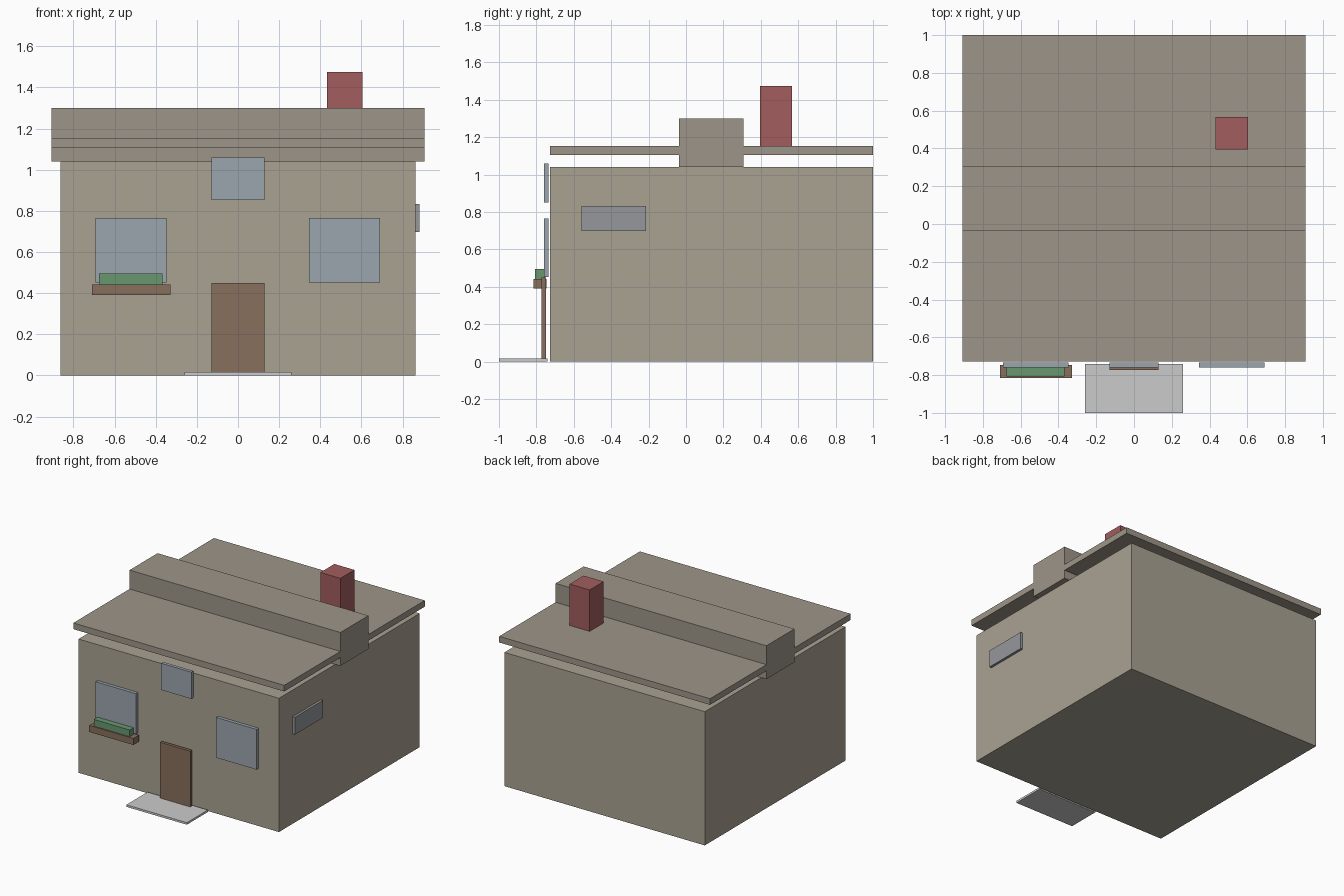
import bpy

if "Cube" in bpy.data.objects:
    bpy.data.objects.remove(bpy.data.objects["Cube"])


def material(name, rgb):
    m = bpy.data.materials.new(name)
    m.diffuse_color = (*rgb, 1)
    m.use_nodes = True
    m.node_tree.nodes["Principled BSDF"].inputs["Base Color"].default_value = m.diffuse_color
    return m


WALL = material("wall_tan", (0.40, 0.36, 0.29))
ROOF = material("roof_tan", (0.34, 0.30, 0.25))
BRICK = material("brick_red", (0.36, 0.11, 0.11))
GLASS = material("glass_blue", (0.33, 0.38, 0.43))
VENT = material("side_glass_grey", (0.30, 0.31, 0.33))
WOOD = material("wood_brown", (0.25, 0.16, 0.11))
LEAF = material("leaf_green", (0.14, 0.31, 0.16))


def box(name, x, y, z, mat=None):
    """Box from (min, max) ranges on each axis."""
    centre = [(a + b) / 2 for a, b in (x, y, z)]
    bpy.ops.mesh.primitive_cube_add(size=1, location=centre)
    ob = bpy.context.object
    ob.name = name
    ob.scale = [b - a for a, b in (x, y, z)]
    bpy.ops.object.transform_apply(location=False, rotation=False, scale=True)
    if mat:
        ob.data.materials.append(mat)
    return ob


# House body
box("house_body", (-0.862, 0.862), (-0.728, 1.0), (0, 1.04), WALL)

# Flat roof panels floating above the walls, either side of the raised ridge
ROOF_X = (-0.907, 0.907)
box("roof_ridge", ROOF_X, (-0.037, 0.307), (1.04, 1.30), ROOF)
box("roof_panel_front", ROOF_X, (-0.728, -0.037), (1.105, 1.153), ROOF)
box("roof_panel_back", ROOF_X, (0.307, 1.0), (1.105, 1.153), ROOF)

# Chimney
box("chimney", (0.432, 0.604), (0.395, 0.567), (1.13, 1.475), BRICK)

# Front windows
GLASS_Y = (-0.76, -0.734)
for side, cx in (("left", -0.52), ("right", 0.518)):
    box("window_" + side, (cx - 0.173, cx + 0.173), GLASS_Y, (0.452, 0.765), GLASS)
box("window_upper", (-0.13, 0.13), GLASS_Y, (0.852, 1.06), GLASS)

# Side window
box("window_side", (0.862, 0.881), (-0.56, -0.213), (0.698, 0.833), VENT)

# Door and doorstep
box("front_door", (-0.13, 0.13), (-0.772, -0.749), (0.016, 0.45), WOOD)
box("doorstep", (-0.26, 0.26), (-1.0, -0.741), (0, 0.016))

# Flower box with plants
box("flower_box", (-0.709, -0.329), (-0.816, -0.747), (0.392, 0.443), WOOD)
box("flower_box_plants", (-0.675, -0.367), (-0.807, -0.755), (0.443, 0.495), LEAF)
